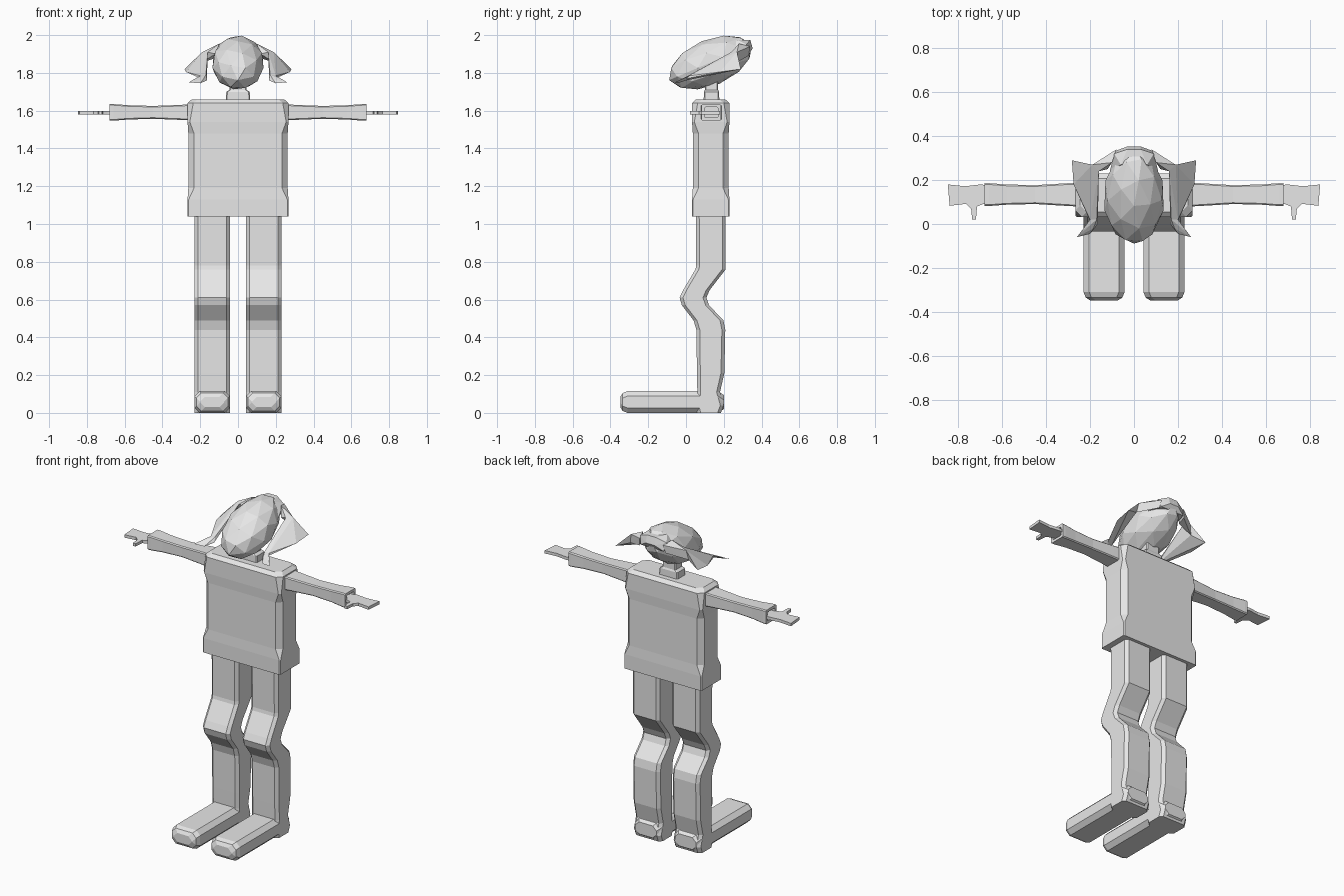
import bpy
import bmesh
from mathutils import Matrix, Vector
from math import radians

default = bpy.data.objects.get("Cube")
if default:
    bpy.data.objects.remove(default, do_unlink=True)

# One plain colour throughout
grey = bpy.data.materials.new("light_grey")
grey.use_nodes = True
colour = (0.8, 0.8, 0.8, 1)
grey.diffuse_color = colour
grey.node_tree.nodes["Principled BSDF"].inputs["Base Color"].default_value = colour


def finish(name, bm):
    bmesh.ops.recalc_face_normals(bm, faces=bm.faces[:])
    mesh = bpy.data.meshes.new(name)
    bm.to_mesh(mesh)
    bm.free()
    mesh.materials.append(grey)
    obj = bpy.data.objects.new(name, mesh)
    bpy.context.collection.objects.link(obj)
    return obj


def section(axis, pos, u0, u1, v0, v1, c):
    """Chamfered rectangle across the given axis (u, v are the other two)."""
    uv = [(u0 + c, v0), (u1 - c, v0), (u1, v0 + c), (u1, v1 - c),
          (u1 - c, v1), (u0 + c, v1), (u0, v1 - c), (u0, v0 + c)]
    points = []
    for u, v in uv:
        p = [u, v]
        p.insert(axis, pos)
        points.append(p)
    return points


def loft(name, rings, side=1):
    bm = bmesh.new()
    loops = [[bm.verts.new((x * side, y, z)) for x, y, z in r] for r in rings]
    for a, b in zip(loops, loops[1:]):
        for i in range(len(a)):
            j = (i + 1) % len(a)
            bm.faces.new((a[i], a[j], b[j], b[i]))
    bm.faces.new(loops[0])
    bm.faces.new(loops[-1])
    return finish(name, bm)


def hull(name, points, side):
    bm = bmesh.new()
    for x, y, z in points:
        bm.verts.new((x * side, y, z))
    out = bmesh.ops.convex_hull(bm, input=bm.verts[:])
    spare = [v for v in out["geom_interior"] if isinstance(v, bmesh.types.BMVert)]
    bmesh.ops.delete(bm, geom=spare, context="VERTS")
    return finish(name, bm)


# Torso: height, inset, corner chamfer
torso = [(1.04, 0.0, 0.006), (1.13, 0.0, 0.006), (1.19, 0.004, 0.03),
         (1.48, 0.004, 0.03), (1.54, 0.0, 0.012), (1.64, 0.0, 0.03), (1.66, 0.022, 0.03)]
loft("torso", [section(2, z, -0.267 + i, 0.267 - i, 0.032 + i, 0.23 - i, c)
               for z, i, c in torso])

# Neck
loft("neck", [section(2, z, -w, w, 0.135 - d, 0.135 + d, 0.006)
              for z, w, d in [(1.64, 0.065, 0.042), (1.70, 0.062, 0.04), (1.71, 0.045, 0.035),
                              (1.78, 0.045, 0.035)]])

# Head: faceted egg, tilted so the face points forward and down
bm = bmesh.new()
bmesh.ops.create_icosphere(bm, subdivisions=2, radius=1)
for v in bm.verts:
    narrow = 1.0 - 0.12 * max(v.co.y, 0)
    v.co = Vector((v.co.x * 0.142 * narrow, v.co.y * 0.238, v.co.z * 0.122))
bm.transform(Matrix.Translation((0, 0.13, 1.855)) @ Matrix.Rotation(radians(23), 4, "X"))
finish("head", bm)

# Hair band behind the head, joining the two bunches
hull("hair_back", [(s * x, y, z) for s in (-1, 1) for x, y, z in
                   [(0.03, 0.353, 1.93), (0.03, 0.34, 1.975), (0.08, 0.335, 1.90),
                    (0.09, 0.32, 1.95), (0.11, 0.24, 1.90), (0.06, 0.27, 1.975)]], 1)

# Leg outline: height, front, back
leg = [(0.0, 0.06, 0.185), (0.04, 0.05, 0.2), (0.11, 0.06, 0.18), (0.21, 0.058, 0.203),
       (0.44, 0.055, 0.208), (0.49, 0.04, 0.198), (0.57, -0.022, 0.122),
       (0.61, -0.034, 0.108), (0.65, -0.015, 0.125), (0.76, 0.05, 0.21),
       (0.78, 0.054, 0.21), (1.05, 0.052, 0.21)]
# Foot: distance forward, inset at the toe and heel
foot = [(-0.348, 0.03), (-0.335, 0.01), (-0.31, 0.0), (0.17, 0.0), (0.2, 0.02)]
# Sleeve: distance out, half depth, half height
sleeve = [(0.24, 0.055, 0.043), (0.3, 0.052, 0.04), (0.45, 0.043, 0.034), (0.58, 0.046, 0.038),
          (0.66, 0.052, 0.044), (0.68, 0.052, 0.044), (0.68, 0.036, 0.028), (0.655, 0.036, 0.028)]
hand = [(0.65, 0.1), (0.69, 0.09), (0.715, 0.08), (0.72, 0.02), (0.737, 0.02), (0.742, 0.07),
        (0.765, 0.092), (0.84, 0.083), (0.848, 0.18), (0.77, 0.172), (0.7, 0.18), (0.65, 0.175)]
# Hair bunch: wide at the back, thin and flicked out at the front
root = [(0.08, 0.34, 1.94), (0.1, 0.28, 1.955), (0.12, 0.25, 1.9), (0.09, 0.33, 1.89)]
flare = [(0.19, 0.27, 1.91), (0.283, 0.29, 1.82), (0.275, 0.18, 1.805),
         (0.16, 0.24, 1.91), (0.2, 0.26, 1.85)]
neck_of_bunch = [(0.17, 0.02, 1.79), (0.2, 0.02, 1.785), (0.185, -0.02, 1.765), (0.165, 0.0, 1.76)]
flick = [(0.235, -0.03, 1.765), (0.26, -0.06, 1.75), (0.2, -0.045, 1.745)]

for side, label in ((1, "left"), (-1, "right")):
    loft(label + "_leg", [section(2, z, 0.043, 0.23, a, b, 0.018) for z, a, b in leg], side)
    loft(label + "_foot", [section(1, y, 0.043 + i, 0.23 - i, i, 0.115 - i, 0.026)
                           for y, i in foot], side)
    loft(label + "_sleeve", [section(0, x, 0.134 - d, 0.134 + d, 1.591 - h, 1.591 + h, 0.006)
                             for x, d, h in sleeve], side)
    loft(label + "_hand", [[(x, y, z) for x, y in hand] for z in (1.58, 1.598)], side)
    hull(label + "_bunch_root", root + flare[:1] + flare[3:], side)
    hull(label + "_bunch_flare", flare + neck_of_bunch, side)
    hull(label + "_bunch_tip", neck_of_bunch + flick, side)
